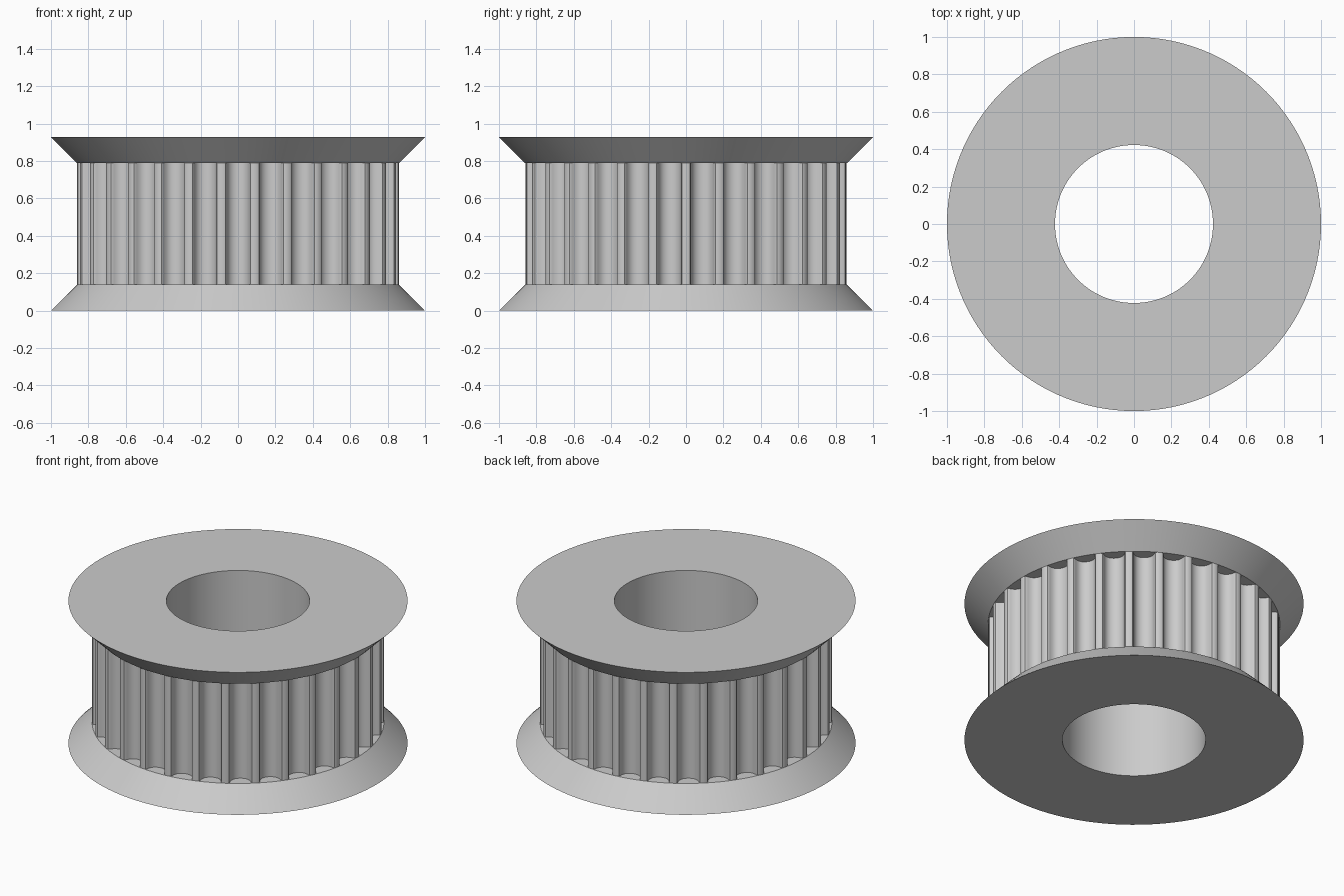
import bpy
import math

if "Cube" in bpy.data.objects:
    bpy.data.objects.remove(bpy.data.objects["Cube"])

TEETH = 30
SEGMENTS = 120
R_FLANGE, R_DRUM, R_BORE = 1.0, 0.861, 0.4225
HEIGHT, FLANGE = 0.927, 0.139
UNIT = 0.0926            # profile units to model units

metal = bpy.data.materials.new("light grey metal")
metal.diffuse_color = (0.6, 0.6, 0.6, 1)
metal.use_nodes = True
metal.node_tree.nodes["Principled BSDF"].inputs["Base Color"].default_value = metal.diffuse_color


def add_part(name, rings, smooth=25):
    """Skin a closed loop of quads between each pair of neighbouring rings."""
    n = len(rings[0])
    verts = [p for ring in rings for p in ring]
    faces = [(r * n + i, r * n + (i + 1) % n, (r + 1) * n + (i + 1) % n, (r + 1) * n + i)
             for r in range(len(rings) - 1) for i in range(n)]
    mesh = bpy.data.meshes.new(name)
    mesh.from_pydata(verts, [], faces)
    mesh.materials.append(metal)
    obj = bpy.data.objects.new(name, mesh)
    bpy.context.collection.objects.link(obj)
    bpy.ops.object.select_all(action='DESELECT')
    obj.select_set(True)
    bpy.context.view_layer.objects.active = obj
    bpy.ops.object.shade_smooth_by_angle(angle=math.radians(smooth))
    return obj


def circle(radius, z):
    return [(radius * math.cos(i * math.tau / SEGMENTS),
             radius * math.sin(i * math.tau / SEGMENTS), z) for i in range(SEGMENTS)]


# Flanges: flat outer face, sloped rim and the shelf showing inside the grooves
section = [(R_BORE, 0), (R_FLANGE, 0), (R_DRUM, FLANGE), (0.775, FLANGE)]
add_part("lower_flange", [circle(r, z) for r, z in section])
add_part("upper_flange", [circle(r, HEIGHT - z) for r, z in reversed(section)])

# Bore wall through the whole height, facing inwards
add_part("bore", [circle(R_BORE, HEIGHT), circle(R_BORE, 0)])

# Half of one belt groove: (half width, depth), from the lip to the middle
half = [(0.847, 0), (0.735, 0.037), (0.678, 0.131), (0.656, 0.238), (0.620, 0.343),
        (0.572, 0.444), (0.512, 0.540), (0.406, 0.637), (0.282, 0.707),
        (0.144, 0.750), (0, 0.765)]
groove = [(-w, d) for w, d in half] + [(w, d) for w, d in reversed(half[:-1])]
base = math.sqrt(R_DRUM ** 2 - (half[0][0] * UNIT) ** 2)

# Toothed drum: the groove repeated around the axis, one centred on the front
outline = []
for k in range(TEETH):
    a = -math.pi / 2 + k * math.tau / TEETH
    for w, d in groove:
        r, t = base - d * UNIT, w * UNIT
        outline.append((r * math.cos(a) - t * math.sin(a),
                        r * math.sin(a) + t * math.cos(a)))
add_part("toothed_drum", [[(x, y, z) for x, y in outline]
                          for z in (FLANGE, HEIGHT - FLANGE)])
